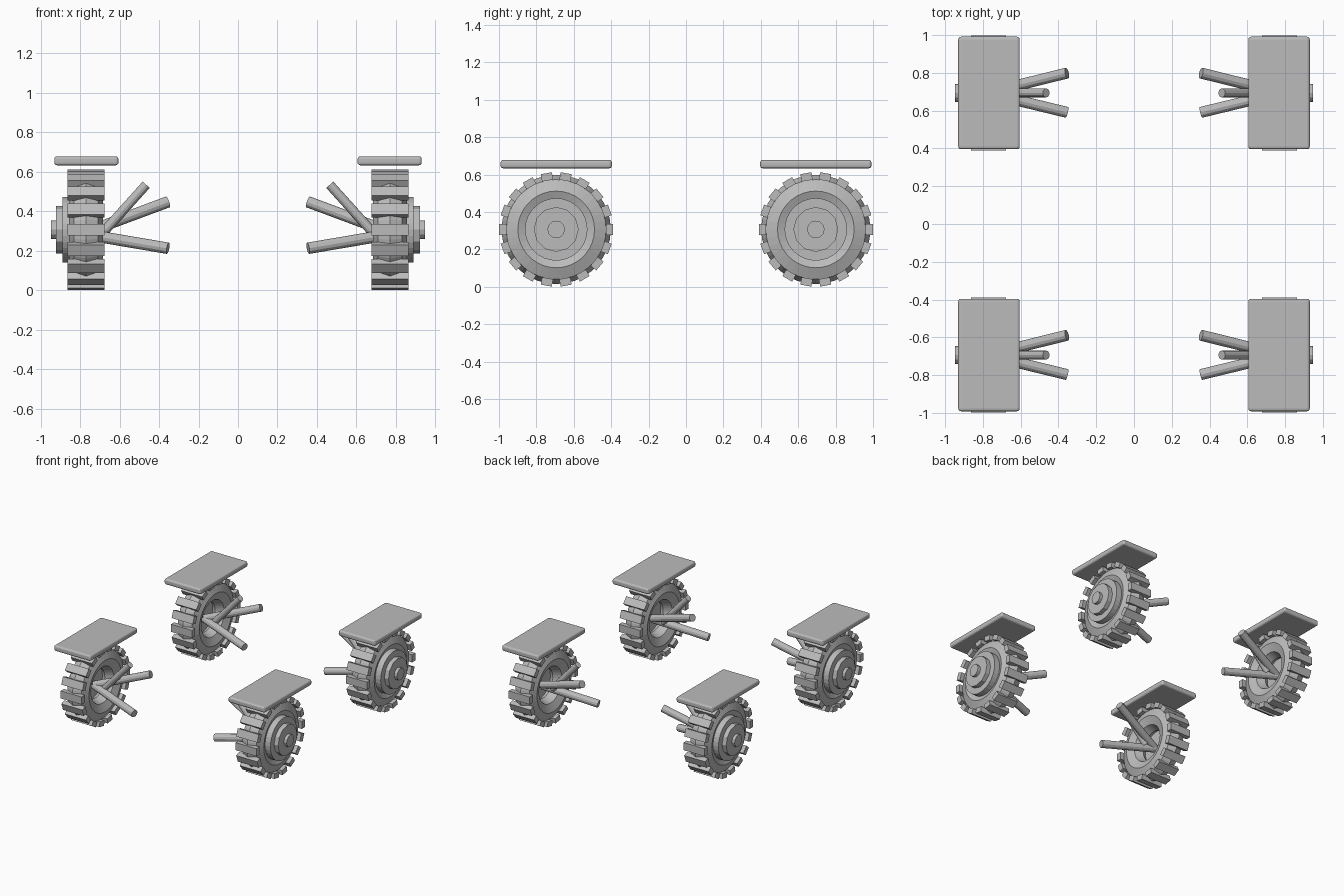
import bpy, bmesh, math
from mathutils import Vector, Matrix

if "Cube" in bpy.data.objects:
    bpy.data.objects.remove(bpy.data.objects["Cube"])

grey = bpy.data.materials.new("plain grey")
grey.diffuse_color = (0.5, 0.5, 0.5, 1)
grey.use_nodes = True
grey.node_tree.nodes["Principled BSDF"].inputs["Base Color"].default_value = grey.diffuse_color

WX, WY, WZ = 0.77, 0.694, 0.307      # wheel centre offsets
TREADS = 18


def finish(name, bm):
    """Turn a bmesh into a named grey object."""
    bmesh.ops.recalc_face_normals(bm, faces=bm.faces[:])
    me = bpy.data.meshes.new(name)
    bm.to_mesh(me)
    bm.free()
    me.materials.append(grey)
    ob = bpy.data.objects.new(name, me)
    bpy.context.collection.objects.link(ob)
    return ob


def cylinder(bm, a, b, r, sides):
    """Closed cylinder from point a to point b."""
    a, b = Vector(a), Vector(b)
    d = b - a
    m = Matrix.Translation((a + b) / 2) @ d.to_track_quat('Z', 'Y').to_matrix().to_4x4()
    bmesh.ops.create_cone(bm, cap_ends=True, segments=sides, radius1=r, radius2=r,
                          depth=d.length, matrix=m)


def box(bm, size, m):
    return bmesh.ops.create_cube(bm, size=1, matrix=m @ Matrix.Diagonal((*size, 1)))


def tyre(bm, c, major, minor, around=36, section=8):
    """Ring around the x axis with an eight-sided section."""
    rings = []
    for i in range(around):
        t = 2 * math.pi * i / around
        ring = []
        for j in range(section):
            p = 2 * math.pi * j / section
            r = major + minor * math.cos(p)
            ring.append(bm.verts.new(c + Vector((minor * math.sin(p), r * math.cos(t), r * math.sin(t)))))
        rings.append(ring)
    for i in range(around):
        for j in range(section):
            a, b, k = rings[i], rings[(i + 1) % around], (j + 1) % section
            bm.faces.new((a[j], b[j], b[k], a[k]))


for sx, side in ((-1, "left"), (1, "right")):
    for sy, end in ((-1, "front"), (1, "rear")):
        tag = f"{end}_{side}"
        c = Vector((sx * WX, sy * WY, WZ))

        # tyre
        bm = bmesh.new()
        tyre(bm, c, 0.205, 0.087)
        finish("tyre_" + tag, bm)

        # tread blocks
        bm = bmesh.new()
        for i in range(TREADS):
            m = (Matrix.Translation(c) @ Matrix.Rotation(2 * math.pi * i / TREADS, 4, 'X')
                 @ Matrix.Translation((0, 0.285, 0)))
            box(bm, (0.185, 0.04, 0.06), m)
        finish("tread_" + tag, bm)

        # stepped hub, facing outwards
        bm = bmesh.new()
        for x0, x1, r, n in ((0.80, 0.888, 0.167, 32), (0.88, 0.923, 0.12, 12), (0.91, 0.947, 0.047, 12)):
            cylinder(bm, (sx * x0, c.y, WZ), (sx * x1, c.y, WZ), r, n)
        finish("hub_" + tag, bm)

        # suspension arms: shock strut, upper arm, lower arm
        bm = bmesh.new()
        for x0, z0, x1, dy, z1, r in ((0.69, 0.285, 0.465, 0, 0.535, 0.024),
                                      (0.78, 0.29, 0.355, 0.105, 0.448, 0.029),
                                      (0.78, 0.285, 0.355, -0.103, 0.213, 0.029)):
            cylinder(bm, (sx * x0, c.y, z0), (sx * x1, c.y + dy, z1), r, 12)
        finish("suspension_arms_" + tag, bm)

        # flat mudguard with softened edges
        bm = bmesh.new()
        box(bm, (0.325, 0.595, 0.045), Matrix.Translation((sx * 0.768, c.y, 0.656)))
        guard = finish("mudguard_" + tag, bm)
        bev = guard.modifiers.new("soft edges", 'BEVEL')
        bev.width = 0.014
        bev.segments = 3
